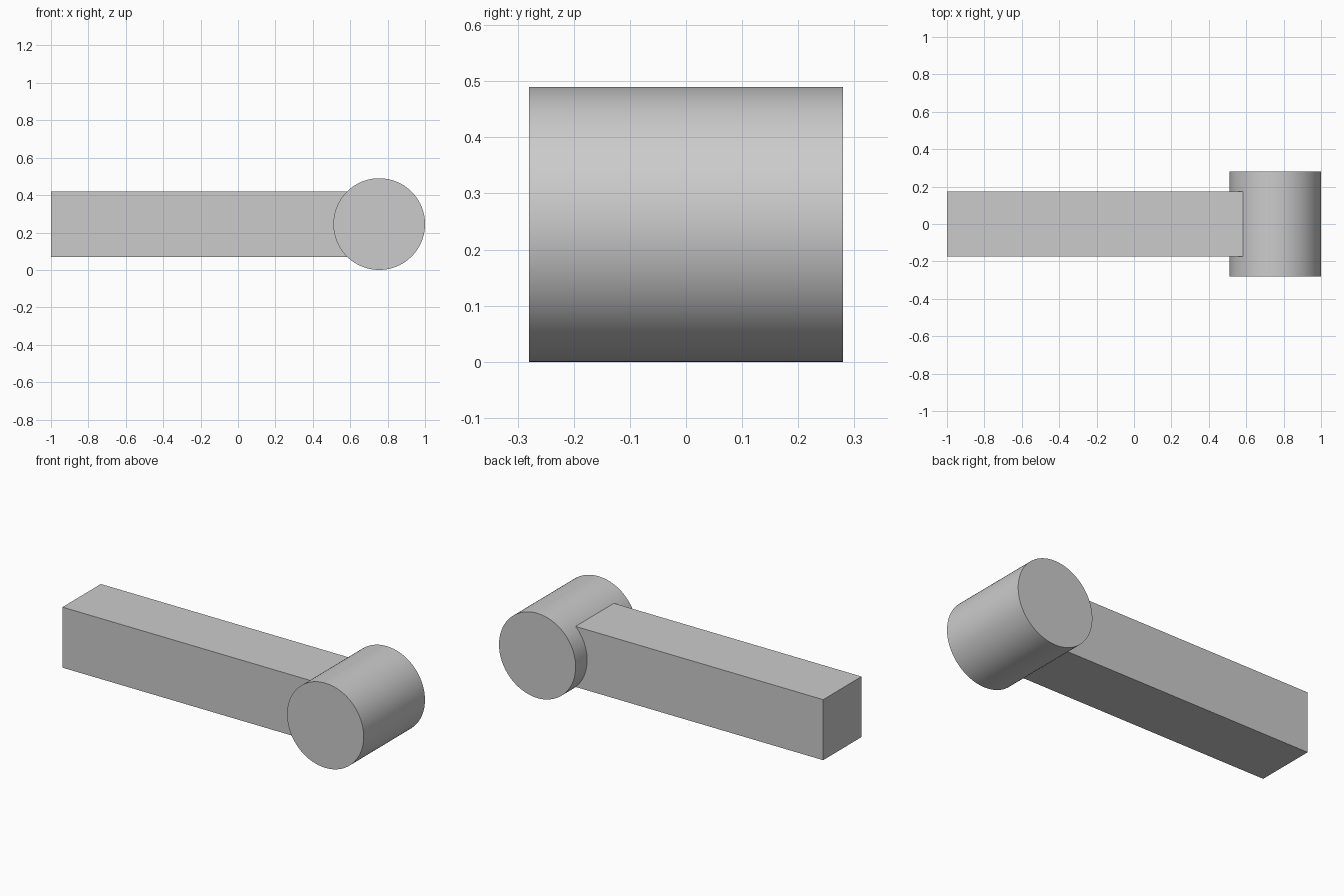
import bpy
from math import pi

cube = bpy.data.objects.get("Cube")
if cube:
    bpy.data.objects.remove(cube, do_unlink=True)

RADIUS = 0.245          # barrel radius
BARREL_LENGTH = 0.56
BAR_WIDTH = 0.35        # square section of the bar
BARREL_X = 1 - RADIUS

# Single grey material
grey = bpy.data.materials.new("plain grey")
grey.use_nodes = True
colour = (0.6, 0.6, 0.6, 1)
grey.diffuse_color = colour
grey.node_tree.nodes["Principled BSDF"].inputs["Base Color"].default_value = colour


def finish(name):
    obj = bpy.context.object
    obj.name = name
    obj.data.materials.append(grey)
    bpy.ops.object.transform_apply(location=False, rotation=True, scale=True)
    return obj


# Square bar, running into the middle of the barrel
bar_length = BARREL_X + 1
bpy.ops.mesh.primitive_cube_add(size=1, location=(BARREL_X - bar_length / 2, 0, RADIUS))
bpy.context.object.scale = (bar_length, BAR_WIDTH, BAR_WIDTH)
finish("handle_bar")

# Round barrel lying across the end of the bar
bpy.ops.mesh.primitive_cylinder_add(vertices=96, radius=RADIUS, depth=BARREL_LENGTH,
                                    location=(BARREL_X, 0, RADIUS), rotation=(pi / 2, 0, 0))
finish("cross_barrel")
bpy.ops.object.shade_smooth_by_angle()
